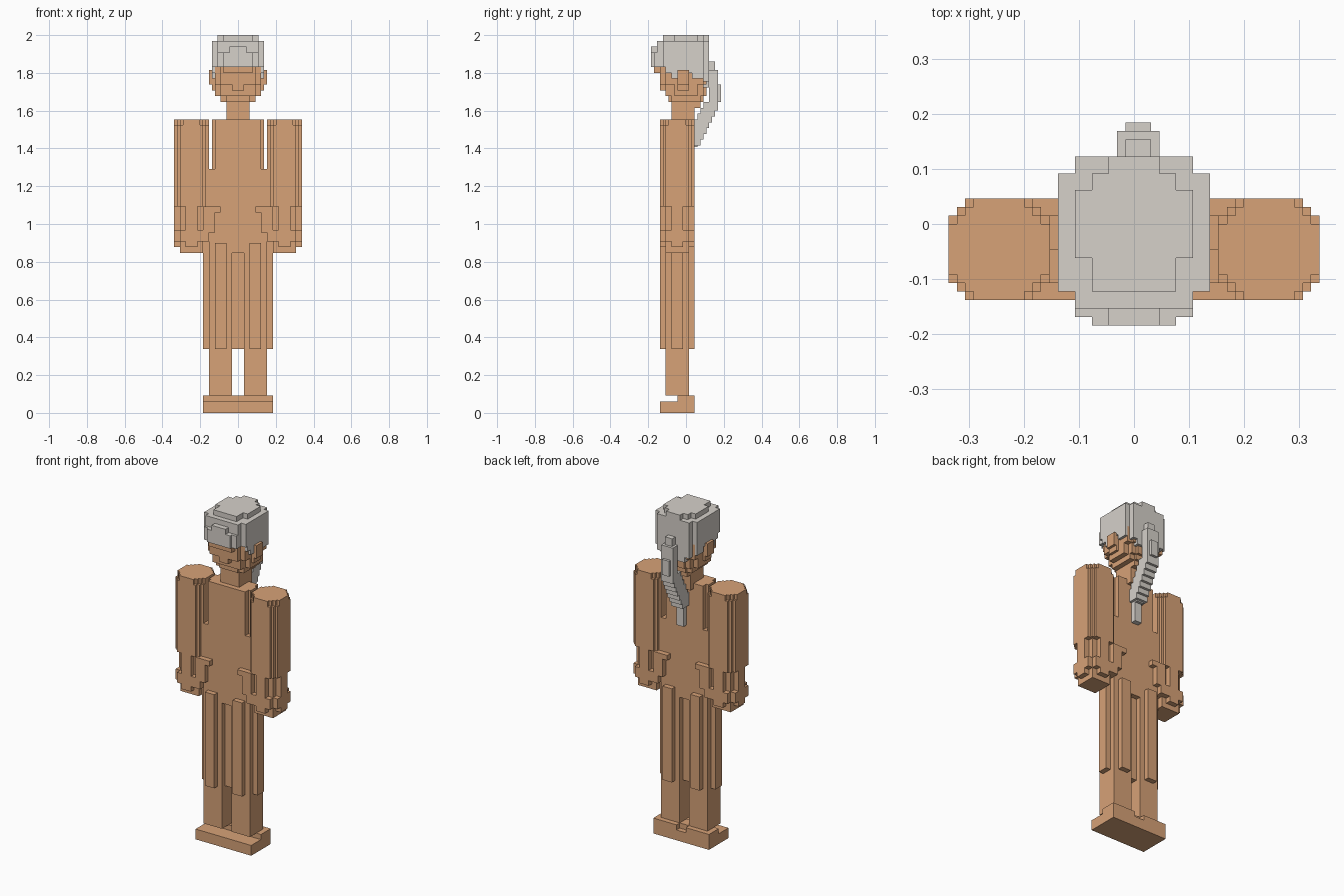
import bpy, bmesh

cube = bpy.data.objects.get("Cube")
if cube:
    bpy.data.objects.remove(cube, do_unlink=True)

U = 2 / 130  # half a block


def material(name, rgb):
    m = bpy.data.materials.new(name)
    m.diffuse_color = (*rgb, 1)
    m.use_nodes = True
    bsdf = m.node_tree.nodes["Principled BSDF"]
    bsdf.inputs["Base Color"].default_value = (*rgb, 1)
    bsdf.inputs["Roughness"].default_value = 0.8
    return m


BROWN = material("clay brown", (0.68, 0.36, 0.185))
GREY = material("warm grey", (0.67, 0.635, 0.59))


def part(name, mat, boxes, mirror=False):
    """Blocky part from boxes (x0, x1, y0, y1, z0, z1) in half-block units."""
    bm = bmesh.new()
    for x0, x1, y0, y1, z0, z1 in boxes:
        for v in bmesh.ops.create_cube(bm, size=1)["verts"]:
            v.co = ((x1 if v.co.x > 0 else x0) * U,
                    (y1 if v.co.y > 0 else y0) * U,
                    (z1 if v.co.z > 0 else z0) * U)
    me = bpy.data.meshes.new(name)
    bm.to_mesh(me)
    bm.free()
    me.materials.append(mat)
    ob = bpy.data.objects.new(name, me)
    bpy.context.collection.objects.link(ob)
    if mirror:
        mod = ob.modifiers.new("mirror", "MIRROR")
        mod.use_mirror_merge = False
    return ob


def column(cx, cy, halves, z0, z1):
    """Stepped round column: one box for each (half x, half y)."""
    return [(cx - a, cx + a, cy - b, cy + b, z0, z1) for a, b in halves]


def wide(half, y0, y1, z0, z1):
    return (-half, half, y0, y1, z0, z1)


# Feet slab with raised heels, and legs
part("feet", BROWN, [wide(12, -9, 3, 0, 4), wide(12, -3, 1, 4, 6)])
part("heels", BROWN, [(2, 12, 1, 3, 4, 6)], mirror=True)
part("lower_legs", BROWN, column(6, -3, [(4, 4)], 6, 24), mirror=True)
part("upper_legs", BROWN,
     column(6, -3, [(2, 6), (4, 4)], 22, 58.5)
     + column(6, -3, [(6, 2)], 22, 58), mirror=True)

# Torso slab, set back from the thighs and arms
part("torso", BROWN, [
    wide(8, -7, 1, 55, 101), wide(9, -5, -1, 84, 101),
    wide(10, -7, 1, 55, 84), wide(12, -5, -1, 55, 62),
])

# Arms with rounded shoulders, cuffs and hands
part("arms", BROWN,
     column(16, -3, [(6, 4), (5, 5), (4, 6)], 71, 99)
     + column(16, -3, [(6, 3), (5, 4), (4, 5), (3, 6)], 99, 101)
     + column(16, -3, [(6, 2), (4, 4), (2, 6)], 59, 71)
     + column(16, -3, [(6, 4), (4, 6)], 59, 63), mirror=True)
part("hands", BROWN,
     column(16, -3, [(4, 4)], 55, 60) + column(16, -3, [(6, 2), (2, 6)], 57, 60),
     mirror=True)
part("waist_ledges", BROWN, [
    (6, 12, -9, 3, 69, 71), (8, 12, -9, 3, 62, 69), (10, 12, -9, 3, 59, 62),
], mirror=True)

# Neck and stepped jaw, face, ears
part("neck", BROWN, [wide(4, -5, 3, 99, 108)])
part("head", BROWN, [
    wide(4, -5, 5, 105, 107), wide(6, -5, 5, 107, 109), wide(4, -6, 6, 107, 109),
    wide(8, -4, 4, 109, 113), wide(6, -7, 6, 109, 113), wide(4, -7, 7, 109, 113),
    wide(8, -7, 6, 113, 119), wide(6, -9, 7, 113, 119), wide(2, -9, 0, 111, 113),
])
part("brow", BROWN, [wide(5, -11, -8, 117, 119)])
part("ears", BROWN, [(7, 10, -3, 1, 113, 118), (7, 9, -3, 1, 111, 113)], mirror=True)

# Cap of hair with a front tuft, stepped crown and nape
part("hair_cap", GREY, [
    wide(9, -8, 6, 119, 128), wide(7, -10, 8, 119, 128),
    wide(7, -4, 4, 128, 130), wide(5, -8, 6, 128, 130), wide(3, -8, 8, 128, 130),
    wide(5, -12, -9, 119, 124), wide(3, -12, -9, 124, 126),
    wide(7, -11, -9, 119, 124),
])
part("hair_sides", GREY, [
    (8, 9, -7, 6, 117, 119), (8, 9, 2, 6, 115, 117), (8, 9, -5, -3, 115, 117),
], mirror=True)
part("hair_nape", GREY, [wide(7, 6, 8, 114, 119), wide(5, 5, 8, 112, 115)])

# Braid curving down to rest against the back
braid = [(-1, 2, 8, 10, 118, 121), (-2, 3, 7, 11, 112, 118),
         (-1, 2, 10, 12, 107, 113), (-2, 3, 8, 11, 107, 113)]
for i in range(7):
    z, y = 107 - 2 * i, 11 - i
    braid.append((-2, 3, y - 5, y, z - 3, z))
braid += [(-1, 2, 1, 4, 91.5, 95), (-1, 2, 1, 3, 84, 92)]
part("braid", GREY, braid)
